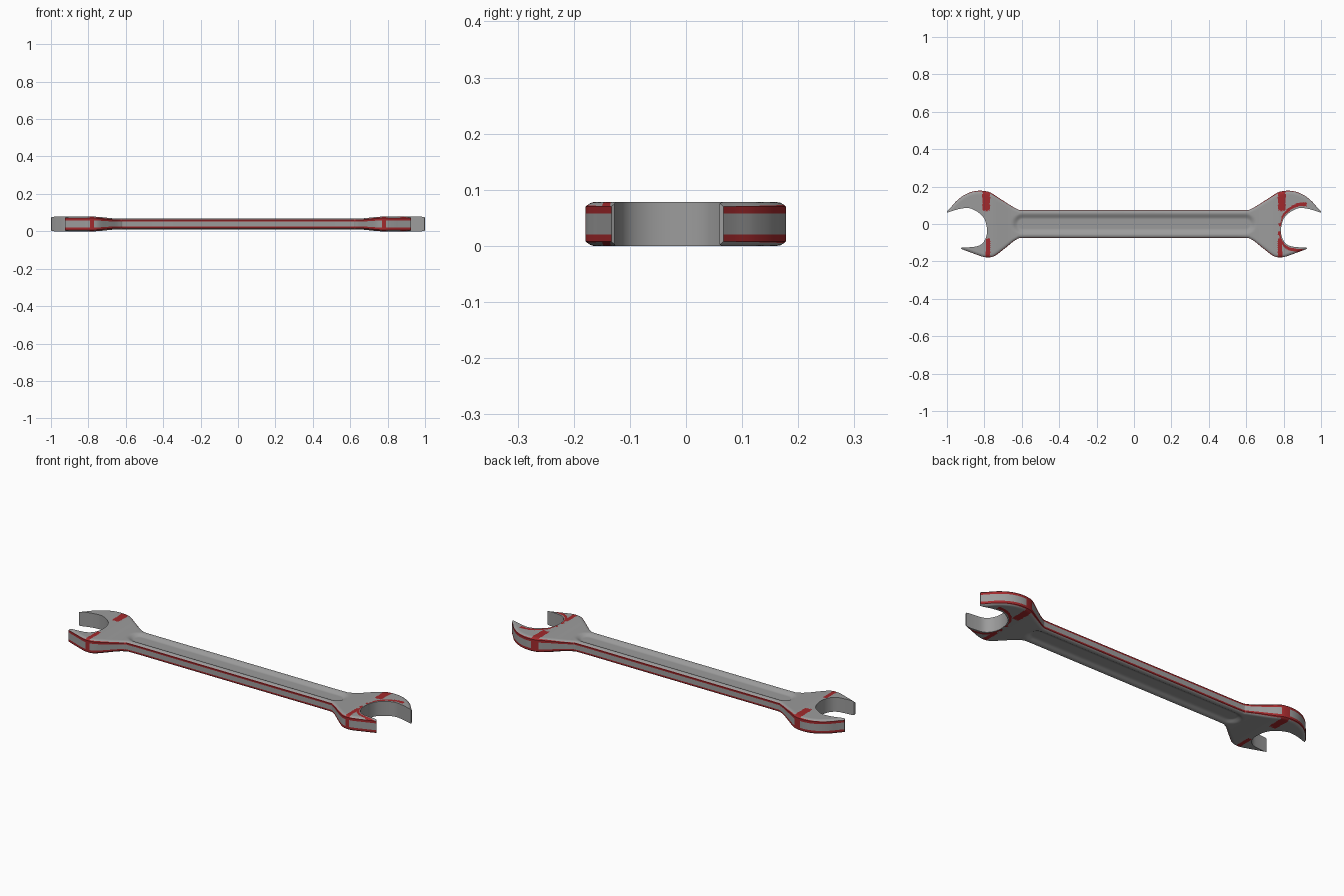
import bpy, bmesh, math
from mathutils import Vector

if "Cube" in bpy.data.objects:
    bpy.data.objects.remove(bpy.data.objects["Cube"])

MID, SUB, THROAT = 0.039, 8, 5
# Columns across each half: 0 = outer rim, 1 = centreline or jaw opening
T = [0, .03, .07, .12, .18, .25, .32, .38, .44, .5, .56, .62, .68, .73, .78, .83, .88, .92, .96, 1]

# Centreline shared by both jaws, ending at the throat
SEAM = [(0, 0), (.3, 0), (.58, 0), (.63, 0), (.71, 0), (.786, -.03)]
UP_OUT = [(0, .075), (.3, .075), (.58, .075), (.63, .083), (.70, .125), (.76, .164),
          (.79, .175), (.83, .178), (.87, .171), (.91, .153), (.95, .122), (.98, .088), (1.0, .067)]
UP_IN = [(.793, .01), (.81, .042), (.845, .07), (.885, .085), (.93, .081), (.97, .07), (.998, .06)]
LOW_OUT = [(0, -.075), (.3, -.075), (.58, -.075), (.63, -.084), (.69, -.13), (.74, -.168),
           (.77, -.178), (.80, -.177), (.83, -.168), (.86, -.157), (.89, -.146), (.925, -.133)]
LOW_IN = [(.788, -.06), (.797, -.085), (.812, -.105), (.835, -.118), (.875, -.124), (.922, -.127)]


def smooth(v):
    v = max(0, min(1, v))
    return v * v * (3 - 2 * v)


def spline(pts, straight=0, before=None):
    """Smooth curve; the first 'straight' spans stay linear, then 'before' sets the tangent."""
    p = [Vector(q) for q in pts]
    out = []
    for i in range(len(p) - 1):
        a, b, c, d = p[max(i - 1, 0)], p[i], p[i + 1], p[min(i + 2, len(p) - 1)]
        if before and i == straight:
            a = Vector(before)
        for k in range(SUB):
            u = k / SUB
            if i < straight:
                out.append(b.lerp(c, u))
            else:
                out.append(.5 * (2 * b + (c - a) * u + (2 * a - 5 * b + 4 * c - d) * u**2
                                 + (3 * b - a - 3 * c + d) * u**3))
    return out + [p[-1]]


def half_thickness(p, edge):
    """Thin grooved handle, thicker head, rounded outer rim."""
    h = .029 + .010 * smooth((p.x - .64) / .13)
    r = math.hypot(max(0, p.x - .595), p.y)
    h -= .012 * smooth((.058 - r) / .032)
    h -= .008 * max(0, 1 - edge / .016) ** 2
    return h


def in_patch(x, y):
    """Red band across the root of each jaw."""
    return (y > .07 and .768 < x < .808) or (y < -.075 and .768 < x < .79)


bm = bmesh.new()


def half_head(outer, inner, before, side):
    a, b = spline(outer), spline(SEAM + inner, THROAT, before)
    rows, walls = [], []
    for o, i in zip(a, b):
        row = []
        for t in T:
            p = o.lerp(i, t)
            h = half_thickness(p, (p - o).length)
            row.append([bm.verts.new((side * p.x, p.y, MID + s * h)) for s in (1, -1)])
        rows.append(row)
        h = half_thickness(o, 0) * .6
        mid = [bm.verts.new((side * o.x, o.y, MID + s * h)) for s in (1, -1)]
        walls.append([row[0][0], *mid, row[0][1]])
    n = len(T) - 1
    for k in range(len(rows) - 1):
        r, q = rows[k], rows[k + 1]
        for j in range(n):
            tm = (T[j] + T[j + 1]) / 2
            p = a[k].lerp(b[k], tm)
            gap = (p - b[k]).length
            arc = side > 0 and k > THROAT * SUB - 2 and p.x < .92 and .012 < gap < .034
            red = j < 1 or arc or in_patch(p.x, p.y)
            for s in (0, 1):
                f = bm.faces.new((r[j][s], r[j + 1][s], q[j + 1][s], q[j][s]))
                f.material_index = int(red)
        # Outer wall in three strips, red along both rims
        for w in range(3):
            f = bm.faces.new((walls[k][w], walls[k + 1][w], walls[k + 1][w + 1], walls[k][w + 1]))
            f.material_index = int(w != 1 or in_patch(a[k].x, a[k].y))
        # Jaw wall beyond the throat
        if k >= THROAT * SUB:
            bm.faces.new((r[n][0], q[n][0], q[n][1], r[n][1]))
    # Blunt jaw tip
    e = rows[-1]
    bm.faces.new([v[0] for v in e] + [v[1] for v in reversed(e)] + walls[-1][2:0:-1])


for side in (1, -1):
    half_head(UP_OUT, UP_IN, LOW_IN[0], side)
    half_head(LOW_OUT, LOW_IN, UP_IN[0], side)
bmesh.ops.remove_doubles(bm, verts=bm.verts, dist=1e-5)
bmesh.ops.recalc_face_normals(bm, faces=bm.faces)

mesh = bpy.data.meshes.new("open_end_wrench")
bm.to_mesh(mesh)
bm.free()
wrench = bpy.data.objects.new("open_end_wrench", mesh)
bpy.context.collection.objects.link(wrench)

# Dark grey body, red rim lines and jaw bands
for name, col in (("dark_grey", (.33, .33, .33, 1)), ("red_trim", (.36, .022, .025, 1))):
    m = bpy.data.materials.new(name)
    m.diffuse_color = col
    m.use_nodes = True
    m.node_tree.nodes["Principled BSDF"].inputs["Base Color"].default_value = m.diffuse_color
    mesh.materials.append(m)

bpy.context.view_layer.objects.active = wrench
wrench.select_set(True)
bpy.ops.object.shade_smooth_by_angle(angle=math.radians(40))
